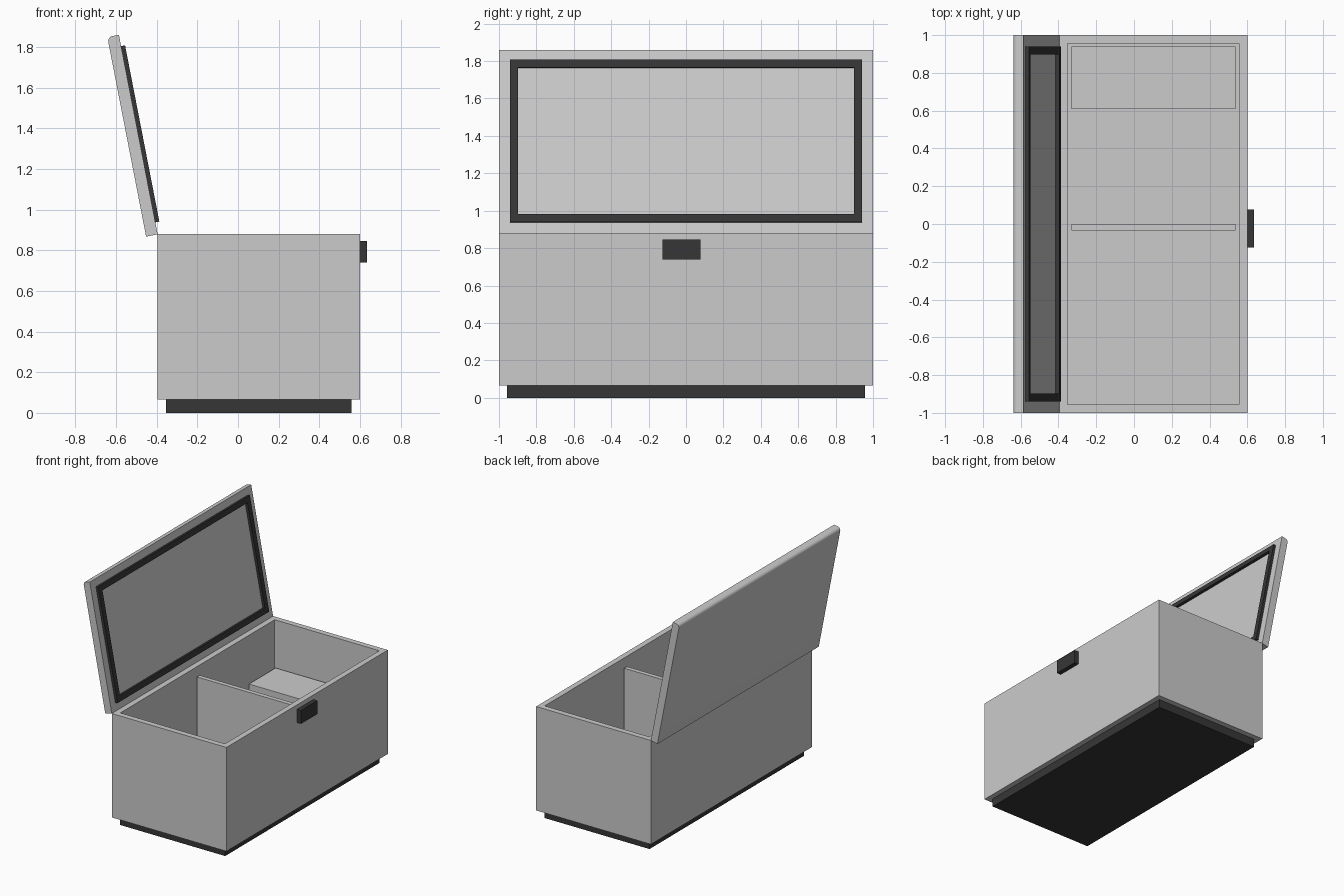
import bpy, bmesh, math
from mathutils import Matrix, Vector

if "Cube" in bpy.data.objects:
    bpy.data.objects.remove(bpy.data.objects["Cube"])


def material(name, value):
    m = bpy.data.materials.new(name)
    m.diffuse_color = (value, value, value, 1)
    m.use_nodes = True
    m.node_tree.nodes["Principled BSDF"].inputs["Base Color"].default_value = m.diffuse_color
    return m


LIGHT = material("light_grey", 0.6)
DARK = material("dark_rubber", 0.037)


def add_box(bm, lo, hi):
    lo, hi = Vector(lo), Vector(hi)
    mat = Matrix.Translation((lo + hi) / 2) @ Matrix.Diagonal((*(hi - lo), 1))
    bmesh.ops.create_cube(bm, size=1, matrix=mat)


def finish(name, bm, mat):
    bmesh.ops.recalc_face_normals(bm, faces=bm.faces)
    me = bpy.data.meshes.new(name)
    bm.to_mesh(me)
    bm.free()
    me.materials.append(mat)
    ob = bpy.data.objects.new(name, me)
    bpy.context.collection.objects.link(ob)
    return ob


def boxes(name, mat, *pairs):
    bm = bmesh.new()
    for lo, hi in pairs:
        add_box(bm, lo, hi)
    return finish(name, bm, mat)


X0, X1, TOP = -0.395, 0.6, 0.88      # cabinet extents
WALL, FLOOR = 0.063, 0.13
IX0, IX1, IY = X0 + WALL, X1 - WALL, 0.94

# cabinet: box hollowed from the top
bm = bmesh.new()
add_box(bm, (X0, -1, 0.065), (X1, 1, TOP))
top = max(bm.faces, key=lambda f: f.calc_center_median().z)
bmesh.ops.inset_individual(bm, faces=[top], thickness=0.062)
well = bmesh.ops.extrude_discrete_faces(bm, faces=[top])["faces"][0]
bmesh.ops.translate(bm, verts=well.verts, vec=(0, 0, FLOOR - TOP))
finish("cabinet", bm, LIGHT)

# plinth, handle and inside parts
boxes("plinth", DARK, ((-0.353, -0.956, 0), (0.558, 0.956, 0.065)))
boxes("handle", DARK, ((X1, -0.125, 0.74), (0.635, 0.077, 0.845)))
boxes("divider", LIGHT, ((IX0, -0.035, FLOOR), (IX1, 0.0, 0.815)))
boxes("inner_step", LIGHT, ((IX0, 0.61, FLOOR), (IX1, IY, 0.513)))

# open lid: side profile (x = inner side, z = along lid) with a rounded outer front edge
hinge = Matrix.Translation((X0, 0, 0.878)) @ Matrix.Rotation(math.radians(-11), 4, 'Y')
T, L, R = 0.058, 1.0, 0.025
profile = [(0, 0), (0, L)]
for i in range(7):
    a = math.pi / 2 * (1 + i / 6)
    profile.append((-T + R + R * math.cos(a), L - R + R * math.sin(a)))
profile.append((-T, 0))
bm = bmesh.new()
side = bm.faces.new([bm.verts.new((x, -1, z)) for x, z in profile])
ext = bmesh.ops.extrude_face_region(bm, geom=[side])["geom"]
bmesh.ops.translate(bm, verts=[v for v in ext if isinstance(v, bmesh.types.BMVert)], vec=(0, 2, 0))
lid = finish("lid", bm, LIGHT)
lid.matrix_world = hinge
for p in lid.data.polygons:          # smooth only the rounded strip
    p.use_smooth = len(p.vertices) == 4 and p.area < 0.05
lid.data.set_sharp_from_angle(angle=math.radians(30))

# lid seal: rectangular frame on the inner face
G0, G1, W, D = 0.06, 0.943, 0.042, 0.02
seal = boxes("lid_seal", DARK,
             ((-0.002, -IY, G0), (D, IY, G0 + W)),
             ((-0.002, -IY, G1 - W), (D, IY, G1)),
             *[((-0.002, min(s * IY, s * (IY - W)), G0 + W),
                (D, max(s * IY, s * (IY - W)), G1 - W)) for s in (-1, 1)])
seal.matrix_world = hinge
